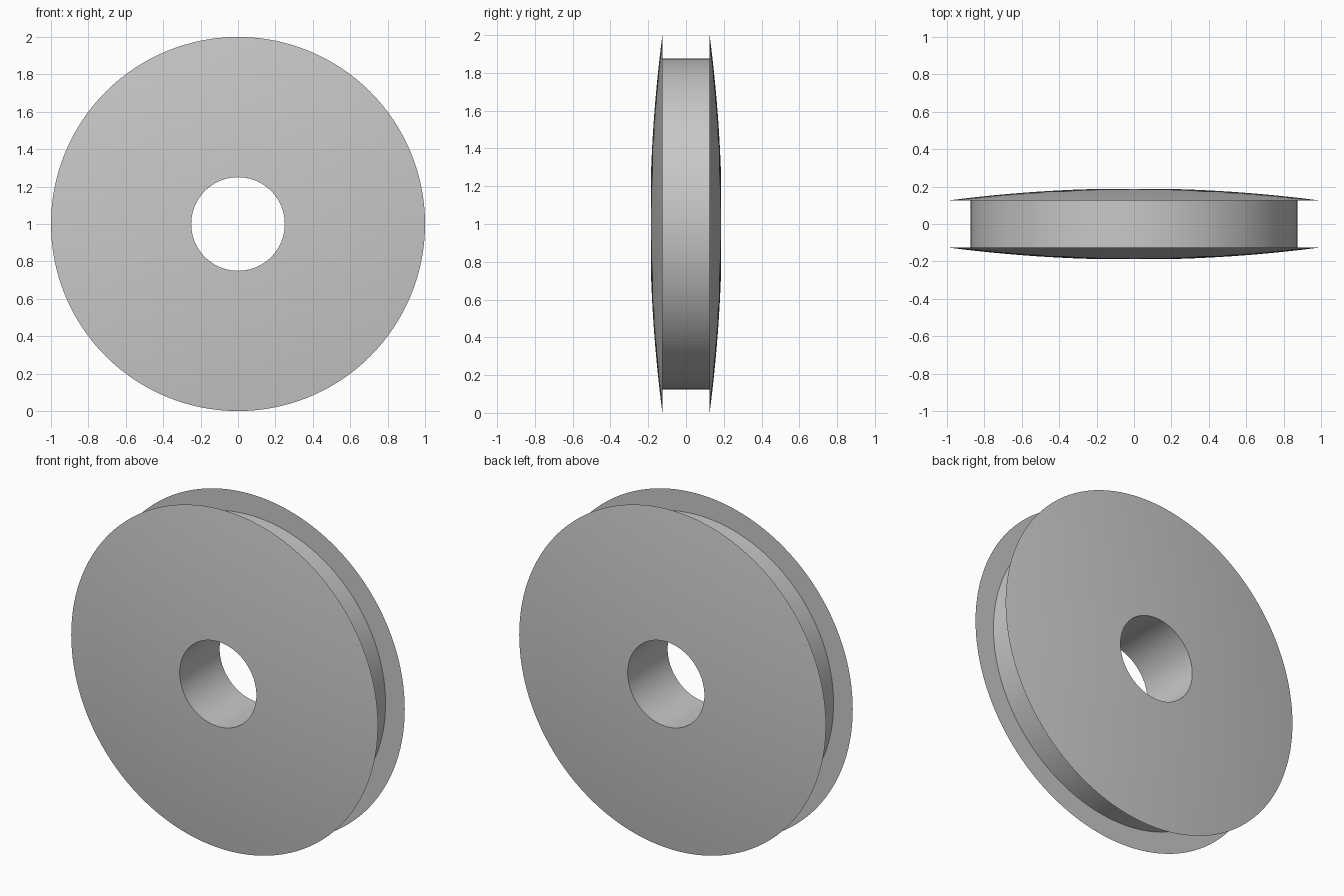
import bpy, bmesh, math
from mathutils import Matrix, Vector

cube = bpy.data.objects.get("Cube")
if cube:
    bpy.data.objects.remove(cube, do_unlink=True)

RIM, CORE, BORE = 1.0, 0.875, 0.25      # radii
INNER, APEX = 0.125, 0.19               # half gap between flanges, dome height
SIDES, STEPS = 128, 14

grey = bpy.data.materials.new("plain grey")
grey.use_nodes = True
colour = (0.58, 0.58, 0.58, 1)
grey.diffuse_color = colour
grey.node_tree.nodes["Principled BSDF"].inputs["Base Color"].default_value = colour

# Half section: groove floor, flange inner wall, then the shallow dome to the bore
sag = APEX - INNER
sphere = (RIM**2 + sag**2) / (2 * sag)
half = [(CORE, INNER)]
for i in range(STEPS + 1):
    r = RIM + (BORE - RIM) * i / STEPS
    half.append((r, APEX - sphere + math.sqrt(sphere**2 - r**2)))
section = half + [(r, -y) for r, y in reversed(half)]

# Revolve the closed section around the y axis
bm = bmesh.new()
rings = []
for i in range(SIDES):
    turn = Matrix.Rotation(math.tau * i / SIDES, 3, 'Y')
    rings.append([bm.verts.new(turn @ Vector((r, y, 0))) for r, y in section])
for i, ring in enumerate(rings):
    following = rings[(i + 1) % SIDES]
    for j in range(len(section)):
        k = (j + 1) % len(section)
        bm.faces.new((ring[j], ring[k], following[k], following[j]))
bmesh.ops.recalc_face_normals(bm, faces=bm.faces)

mesh = bpy.data.meshes.new("flanged_wheel")
bm.to_mesh(mesh)
bm.free()
wheel = bpy.data.objects.new("flanged_wheel", mesh)
wheel.location.z = RIM
mesh.materials.append(grey)
bpy.context.collection.objects.link(wheel)

# Smooth surfaces with crisp rim, groove and bore edges
bpy.ops.object.select_all(action='DESELECT')
wheel.select_set(True)
bpy.context.view_layer.objects.active = wheel
bpy.ops.object.shade_smooth_by_angle(angle=math.radians(30))
